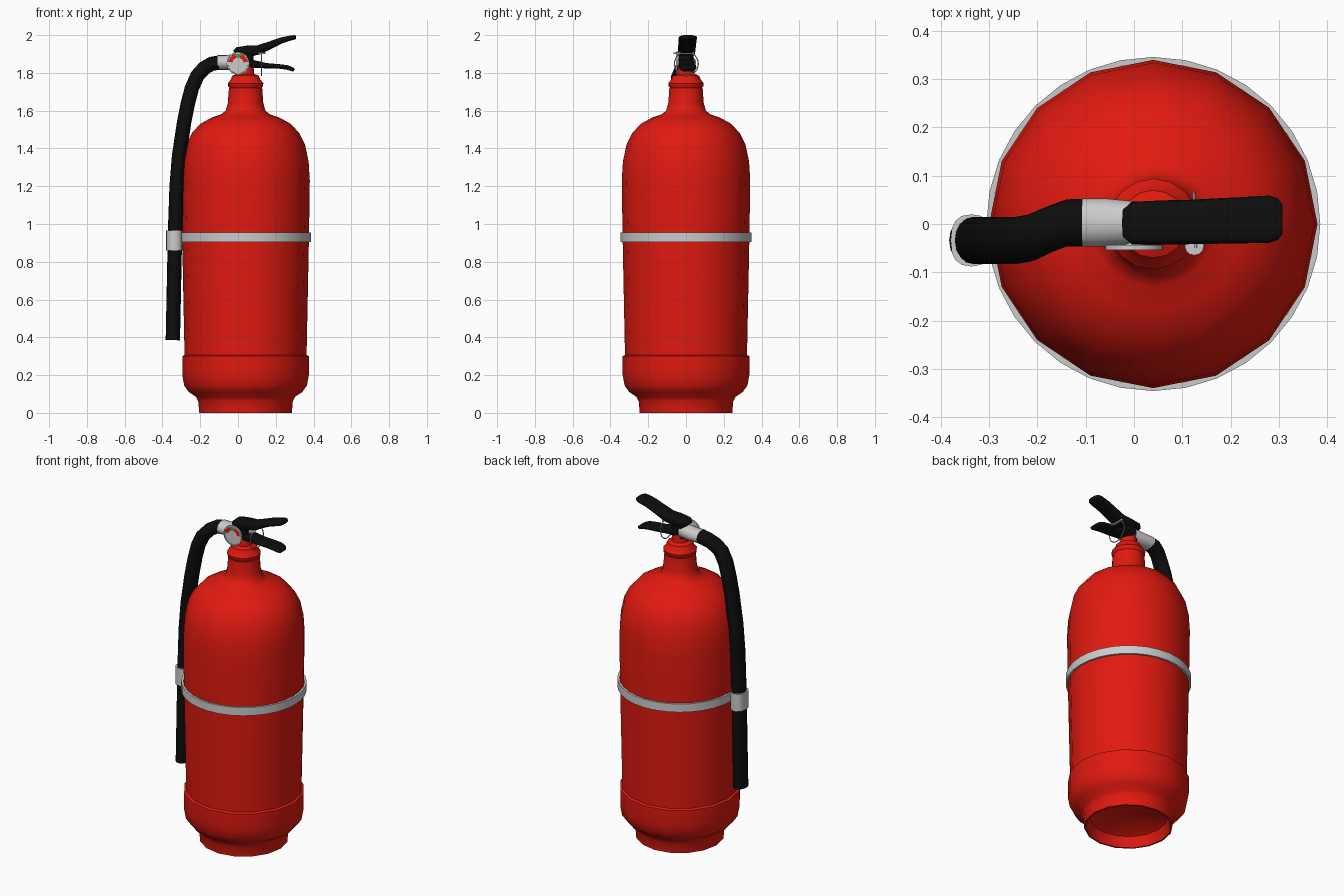
import bpy, bmesh, math
from mathutils import Vector

if "Cube" in bpy.data.objects:
    bpy.data.objects.remove(bpy.data.objects["Cube"])

CX = 0.04  # cylinder axis


def material(name, rgb):
    m = bpy.data.materials.new(name)
    m.diffuse_color = (*rgb, 1)
    m.use_nodes = True
    m.node_tree.nodes["Principled BSDF"].inputs["Base Color"].default_value = m.diffuse_color
    return m


RED = material("red_paint", (0.75, 0.01, 0.005))
BLACK = material("black_rubber", (0.004, 0.004, 0.004))
GREEN = material("green_mark", (0.02, 0.4, 0.05))


def finish(name, bm, mat=None, angle=40):
    bmesh.ops.recalc_face_normals(bm, faces=bm.faces)
    me = bpy.data.meshes.new(name)
    bm.to_mesh(me)
    bm.free()
    ob = bpy.data.objects.new(name, me)
    bpy.context.collection.objects.link(ob)
    if mat:
        me.materials.append(mat)
    bpy.ops.object.select_all(action='DESELECT')
    ob.select_set(True)
    bpy.context.view_layer.objects.active = ob
    bpy.ops.object.shade_smooth_by_angle(angle=math.radians(angle))
    return ob


def skin(bm, rings, cap=False, loop=False):
    n = len(rings[0])
    pairs = list(zip(rings, rings[1:]))
    if loop:
        pairs.append((rings[-1], rings[0]))
    for a, b in pairs:
        for i in range(n):
            j = (i + 1) % n
            bm.faces.new((a[i], a[j], b[j], b[i]))
    if cap:
        bm.faces.new(rings[0])
        bm.faces.new(rings[-1])


def lathe(name, profile, sides, mat=None, cap=False, loop=False, axis='Z', at=(CX, 0, 0)):
    """Revolve (radius, height) points about the z, y or x axis."""
    bm = bmesh.new()
    rings = []
    for r, h in profile:
        ring = []
        for i in range(sides):
            a = math.tau * i / sides
            c, s = r * math.cos(a), r * math.sin(a)
            p = {'Z': (c, s, h), 'Y': (c, h, s), 'X': (h, c, s)}[axis]
            ring.append(bm.verts.new(Vector(p) + Vector(at)))
        rings.append(ring)
    skin(bm, rings, cap, loop)
    return finish(name, bm, mat)


def sweep(name, stations, mat=None, sides=16, square=1.0, angle=50):
    """Loft a rounded section along (x, y, z, half width in y, half thickness)."""
    bm = bmesh.new()
    pts = [Vector(s[:3]) for s in stations]
    rings = []
    for k, s in enumerate(stations):
        t = pts[min(k + 1, len(pts) - 1)] - pts[max(k - 1, 0)]
        t.y = 0
        nrm = t.normalized().cross(Vector((0, 1, 0)))
        ring = []
        for i in range(sides):
            a = math.tau * i / sides
            c, d = math.cos(a), math.sin(a)
            c = math.copysign(abs(c) ** square, c)
            d = math.copysign(abs(d) ** square, d)
            ring.append(bm.verts.new(pts[k] + Vector((0, s[3] * c, 0)) + nrm * s[4] * d))
        rings.append(ring)
    skin(bm, rings, cap=True)
    return finish(name, bm, mat, angle)


# Pressure vessel: foot, lower collar, wall, shoulder, neck
lathe("tank", [
    (0.01, 0.10), (0.15, 0.09), (0.215, 0.06), (0.235, 0.0), (0.245, 0.0), (0.25, 0.06),
    (0.262, 0.085), (0.30, 0.11), (0.325, 0.145), (0.335, 0.20), (0.335, 0.30),
    (0.323, 0.307), (0.33, 0.65), (0.336, 0.95), (0.34, 1.23), (0.334, 1.33),
    (0.315, 1.42), (0.285, 1.48), (0.24, 1.53), (0.18, 1.563), (0.13, 1.58),
    (0.105, 1.60), (0.094, 1.64), (0.088, 1.72)], 16, RED, cap=True)
lathe("neck_collar", [
    (0.08, 1.715), (0.092, 1.728), (0.094, 1.745), (0.078, 1.765), (0.07, 1.785),
    (0.046, 1.795), (0.042, 1.84)], 16, RED, cap=True)

# Strap round the tank
lathe("strap", [(0.334, 0.905), (0.346, 0.905), (0.346, 0.955), (0.334, 0.955)],
      32, loop=True)

# Hose, its clip and its connector
path = [(-0.345, 0.385), (-0.339, 0.68), (-0.333, 0.97), (-0.325, 1.2), (-0.312, 1.36),
        (-0.285, 1.54), (-0.265, 1.64), (-0.244, 1.72), (-0.215, 1.785), (-0.178, 1.826),
        (-0.14, 1.848), (-0.095, 1.855)]


def hose_y(x):
    t = min(max((x + 0.24) / 0.11, 0), 1)
    return -0.034 + 0.037 * t * t * (3 - 2 * t)


sweep("hose", [(x, hose_y(x), z, 0.049, 0.038) for x, z in path], BLACK)
sweep("hose_clip", [(-0.337, -0.034, z, 0.054, 0.043) for z in (0.86, 0.965)], square=0.8)
sweep("hose_connector", [(-0.108, 0.003, 1.855, 0.05, 0.039),
                         (-0.06, 0.003, 1.855, 0.05, 0.039),
                         (0.02, 0.003, 1.86, 0.042, 0.045)])

# Valve block and the two levers
sweep("valve_block", [(0.035, 0, 1.82, 0.036, 0.04), (0.035, 0, 1.85, 0.04, 0.048),
                      (0.035, 0, 1.925, 0.04, 0.048)], BLACK, square=0.6)
sweep("upper_lever", [
    (-0.02, 0.002, 1.908, 0.03, 0.012), (-0.005, 0.002, 1.914, 0.044, 0.022),
    (0.06, 0.003, 1.916, 0.046, 0.03), (0.11, 0.004, 1.922, 0.046, 0.025),
    (0.17, 0.006, 1.947, 0.047, 0.02), (0.23, 0.008, 1.972, 0.048, 0.016),
    (0.28, 0.01, 1.985, 0.049, 0.013), (0.298, 0.01, 1.988, 0.043, 0.012),
    (0.308, 0.01, 1.988, 0.03, 0.008)], BLACK, square=0.6)
sweep("lower_lever", [
    (0.03, 0.002, 1.852, 0.04, 0.03), (0.09, 0.003, 1.846, 0.042, 0.02),
    (0.15, 0.005, 1.838, 0.044, 0.014), (0.22, 0.008, 1.834, 0.046, 0.012),
    (0.26, 0.009, 1.829, 0.046, 0.012), (0.285, 0.01, 1.82, 0.04, 0.011),
    (0.297, 0.01, 1.813, 0.028, 0.008)], BLACK, square=0.6)

# Safety pin, its head and pull ring
lathe("safety_pin", [(0.007, -0.05), (0.007, 0.045)], 8, cap=True, axis='Y',
      at=(0.125, 0, 1.905))
lathe("pin_head", [(0.02, -0.004), (0.02, 0.004)], 12, cap=True, at=(0.125, -0.045, 1.905))
lathe("pull_ring", [(0.063 + 0.003 * math.cos(a), 0.003 * math.sin(a))
                    for a in [math.tau * i / 6 for i in range(6)]],
      32, loop=True, axis='X', at=(0.125, 0.002, 1.848))

# Pressure gauge with coloured dial marks
lathe("gauge_stem", [(0.02, -0.048), (0.02, 0)], 12, cap=True, axis='Y', at=(0, 0, 1.85))
lathe("gauge_case", [(0.06, -0.044), (0.06, -0.054), (0.054, -0.054), (0.053, -0.051)],
      32, cap=True, axis='Y', at=(0, 0, 1.85))


def dial_mark(name, a0, a1, mat):
    bm = bmesh.new()
    rows = []
    for i in range(7):
        a = math.radians(a0 + (a1 - a0) * i / 6)
        rows.append([bm.verts.new((r * math.cos(a), -0.0525, 1.85 + r * math.sin(a)))
                     for r in (0.03, 0.051)])
    for p, q in zip(rows, rows[1:]):
        bm.faces.new((p[0], p[1], q[1], q[0]))
    ob = finish(name, bm, mat)
    if ob.data.polygons[0].normal.y > 0:
        ob.data.flip_normals()


dial_mark("dial_low_mark", 170, 107, RED)
dial_mark("dial_ready_mark", 105, 75, GREEN)
dial_mark("dial_high_mark", 73, 10, RED)
